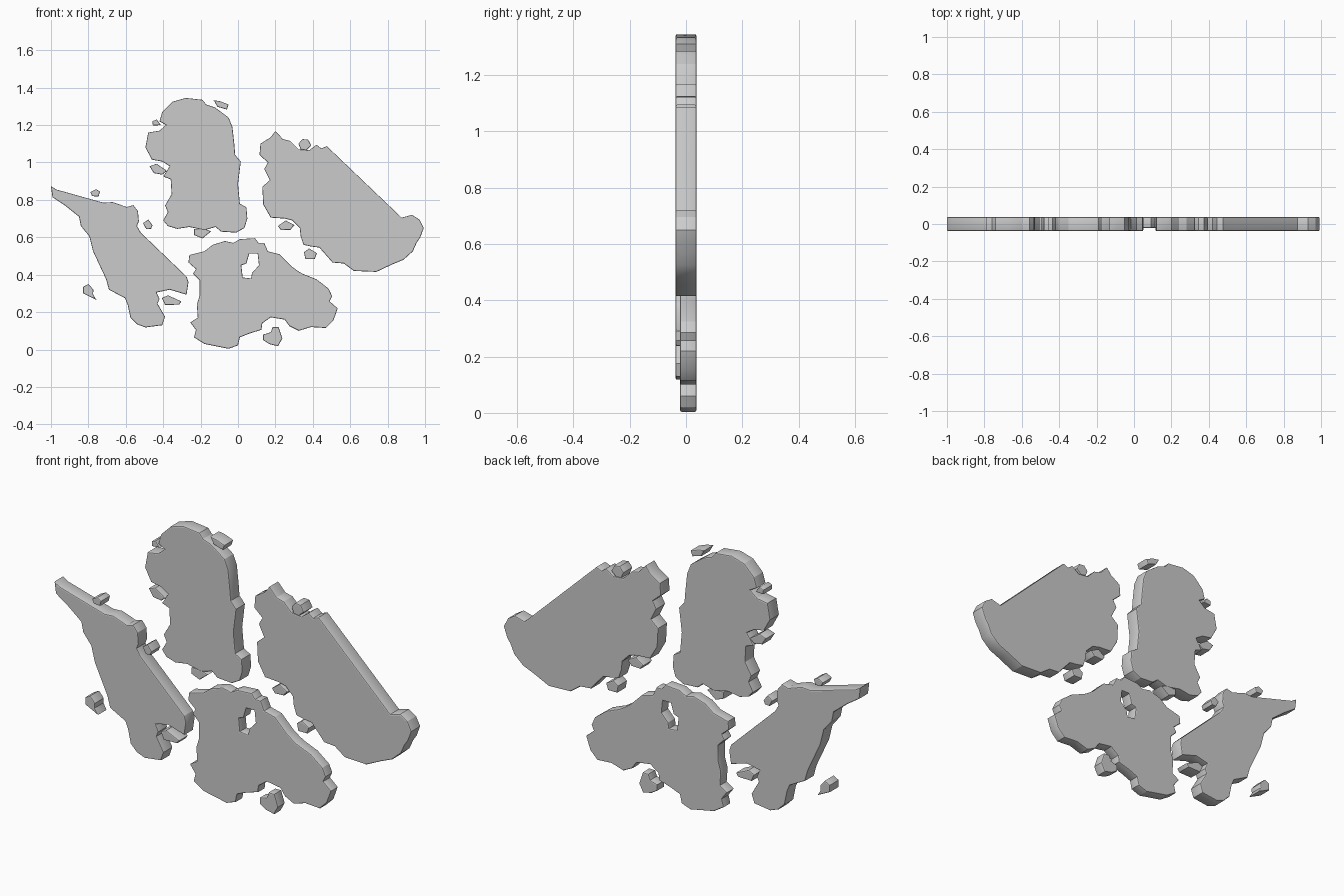
import bpy
import math

BACK = 0.037      # shared flat back plane (+y)
FRONT = -0.037    # front plane of most plates
LOW_FRONT = -0.021  # front plane of the thinner lower plate
ROUND = 0.005     # rounding of the rims


def plate(name, outline, front=FRONT, holes=()):
    """Extruded x,z outline with softly rounded rims (values in 1/1000 unit)."""
    cu = bpy.data.curves.new(name, 'CURVE')
    cu.dimensions = '2D'
    cu.fill_mode = 'BOTH'
    for loop in (outline, *holes):
        pts = list(zip(loop[0::2], loop[1::2]))
        sp = cu.splines.new('POLY')
        sp.points.add(len(pts) - 1)
        for p, (x, z) in zip(sp.points, pts):
            p.co = (x / 1000, z / 1000, 0, 1)
        sp.use_cyclic_u = True
    cu.extrude = (BACK - front) / 2 - ROUND
    cu.bevel_depth = ROUND
    cu.bevel_resolution = 1
    cu.offset = -ROUND
    ob = bpy.data.objects.new(name, cu)
    bpy.context.collection.objects.link(ob)
    ob.rotation_euler = (math.pi / 2, 0, 0)
    ob.location.y = (BACK + front) / 2
    bpy.ops.object.select_all(action='DESELECT')
    ob.select_set(True)
    bpy.context.view_layer.objects.active = ob
    bpy.ops.object.convert(target='MESH')
    bpy.ops.object.shade_smooth_by_angle(angle=math.radians(25))
    return ob


# Upper plate
plate("upper_plate", [
    -280, 1345, -190, 1335, -170, 1310, -125, 1295, -90, 1270, -50, 1240,
    -30, 1190, -20, 1100, -15, 1040, 15, 1005, 0, 885, 10, 780, 45, 760,
    50, 700, 35, 650, -10, 625, -90, 630, -120, 655, -180, 638, -260, 655,
    -325, 645, -375, 660, -400, 690, -375, 735, -390, 770, -355, 830,
    -360, 910, -400, 925, -365, 980, -405, 1005, -460, 1015, -495, 1080,
    -480, 1160, -420, 1170, -385, 1200, -420, 1220, -405, 1270, -350, 1325])

# Right plate with its long straight edge
plate("right_plate", [
    200, 1168, 240, 1125, 280, 1115, 325, 1070, 380, 1065, 420, 1095,
    445, 1075, 475, 1087, 875, 705, 930, 720, 970, 695, 993, 650, 975, 600,
    955, 570, 935, 525, 885, 480, 825, 455, 740, 415, 620, 420, 565, 460,
    505, 465, 475, 500, 435, 545, 395, 550, 350, 560, 335, 605, 330, 650,
    290, 690, 250, 700, 175, 705, 135, 775, 130, 870, 170, 905, 140, 965,
    160, 1000, 115, 1040, 120, 1100, 175, 1135])

# Left plate, long and pointed
plate("left_plate", [
    -1000, 873, -970, 855, -720, 785, -670, 788, -595, 762, -560, 772,
    -535, 740, -530, 685, -540, 660, -520, 625, -275, 390, -265, 360,
    -275, 293, -365, 320, -435, 305, -420, 270, -430, 245, -390, 175,
    -405, 130, -495, 118, -540, 135, -575, 170, -590, 240, -605, 275,
    -690, 320, -705, 375, -740, 450, -775, 525, -795, 605, -840, 660,
    -850, 710, -925, 770, -992, 815])

# Lower plate with a window cut through it
plate("lower_plate", [
    -260, 505, -180, 525, -135, 560, -70, 580, -25, 570, 10, 590, 90, 595,
    110, 570, 140, 570, 160, 525, 220, 510, 285, 445, 320, 420, 345, 405,
    420, 375, 485, 325, 503, 285, 490, 257, 533, 220, 510, 155, 470, 115,
    390, 120, 325, 100, 275, 125, 250, 160, 175, 172, 130, 140, 125, 105,
    60, 85, 10, 65, 0, 22, -50, 4, -180, 30, -235, 65, -225, 105,
    -255, 145, -215, 170, -220, 240, -205, 290, -205, 370, -240, 405,
    -225, 430, -265, 465],
    front=LOW_FRONT,
    holes=[[60, 512, 105, 512, 112, 450, 75, 410, 70, 380, 25, 385,
            18, 450, 45, 460]])

# Small fragments around the big plates
fragments = {
    "upper_fragment_top": [-130, 1333, -95, 1327, -50, 1310, -60, 1283, -110, 1298],
    "upper_fragment_side": [-458, 1220, -435, 1230, -412, 1200, -455, 1197],
    "upper_fragment_mid": [-473, 980, -435, 993, -380, 955, -405, 935, -450, 943],
    "upper_fragment_base": [-235, 645, -180, 645, -143, 632, -190, 594, -235, 612],
    "right_fragment_top": [323, 1100, 345, 1125, 375, 1122, 392, 1090, 365, 1065, 335, 1070],
    "right_fragment_side": [213, 660, 255, 690, 302, 665, 280, 640, 230, 638],
    "right_fragment_base": [353, 520, 380, 540, 422, 515, 410, 483, 360, 483],
    "left_fragment_top": [-790, 842, -760, 857, -738, 845, -745, 818, -780, 820],
    "left_fragment_side": [-508, 675, -480, 695, -457, 665, -465, 645, -490, 643],
    "left_fragment_outer": [-828, 335, -800, 350, -773, 320, -775, 295, -757, 265, -828, 300],
    "left_fragment_base": [-407, 275, -375, 290, -303, 257, -315, 240, -390, 238],
}
for name, outline in fragments.items():
    plate(name, outline)
plate("lower_fragment", [
    135, 80, 175, 92, 185, 120, 217, 120, 237, 60, 215, 18, 170, 28, 135, 50],
    front=LOW_FRONT)
